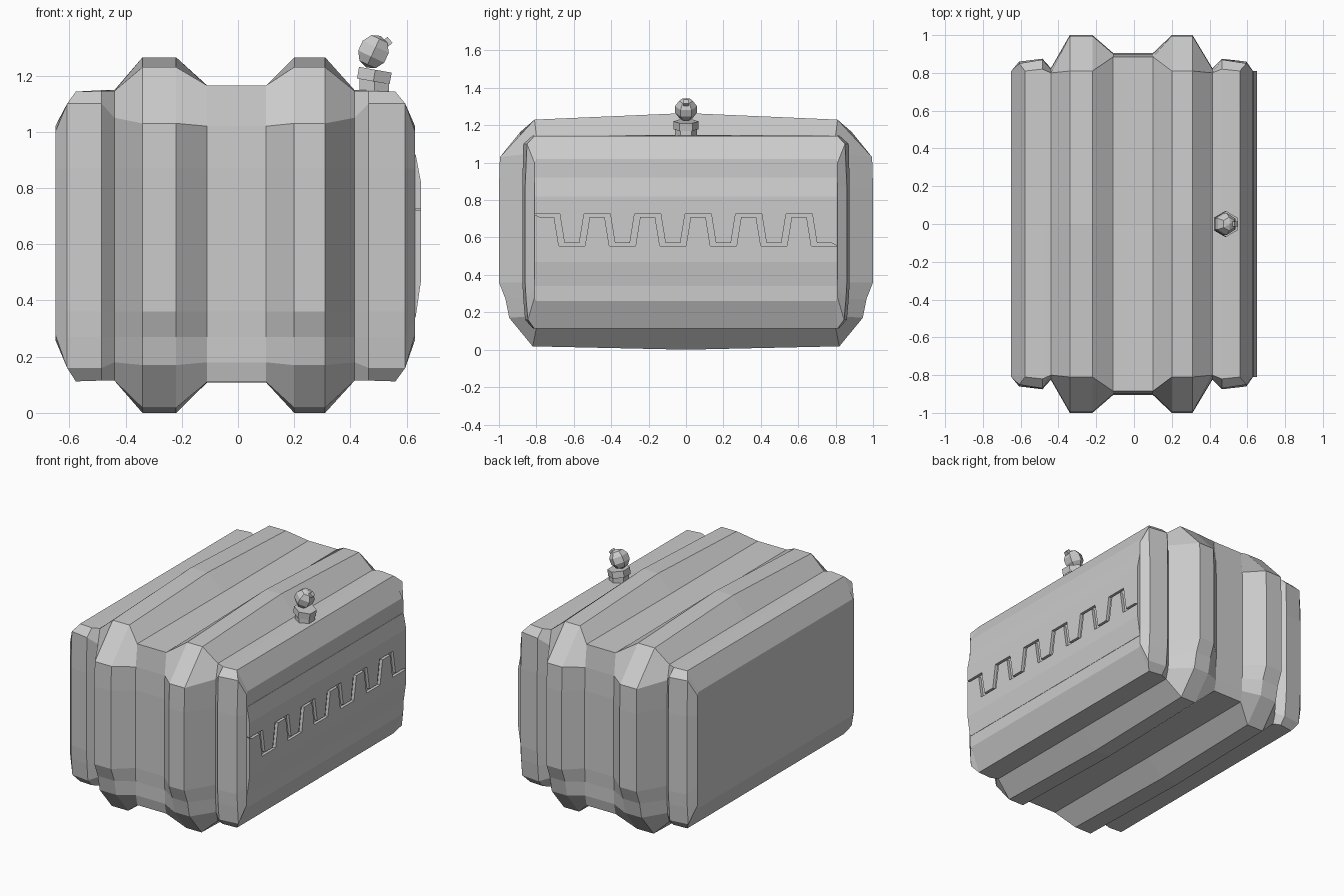
import bpy, bmesh
from mathutils import Vector
from math import radians

if "Cube" in bpy.data.objects:
    bpy.data.objects.remove(bpy.data.objects["Cube"])


def make_object(name, verts, faces):
    mesh = bpy.data.meshes.new(name)
    mesh.from_pydata(verts, [], faces)
    bm = bmesh.new()
    bm.from_mesh(mesh)
    bmesh.ops.recalc_face_normals(bm, faces=bm.faces)
    bm.to_mesh(mesh)
    bm.free()
    obj = bpy.data.objects.new(name, mesh)
    bpy.context.collection.objects.link(obj)
    return obj


def loft(name, rings):
    n = len(rings[0])
    verts = [p for ring in rings for p in ring]
    faces = [(r * n + i, r * n + (i + 1) % n, (r + 1) * n + (i + 1) % n, (r + 1) * n + i)
             for r in range(len(rings) - 1) for i in range(n)]
    faces += [tuple(range(n)), tuple(range(len(verts) - n, len(verts)))]
    return make_object(name, verts, faces)


# Half outlines (y, z) running from top centre to bottom centre
RIB = [(0, 1.265), (.81, 1.23), (.995, 1.03), (1, .87), (1, .36),
       (.965, .27), (.945, .17), (.82, .018), (0, 0)]
WAIST = [(0, 1.163), (.885, 1.165), (.9, 1.02), (.905, .87), (.905, .36),
         (.9, .27), (.9, .18), (.885, .11), (0, .108)]
GAP = [(0, 1.148), (.80, 1.145), (.82, 1.05), (.825, .87), (.825, .36),
       (.825, .27), (.82, .18), (.80, .115), (0, .115)]
PLATE = [(0, 1.148), (.82, 1.145), (.87, 1.10), (.875, .87), (.875, .36),
         (.87, .27), (.86, .16), (.82, .115), (0, .115)]
EDGE = [(0, 1.143), (.81, 1.143), (.85, 1.10), (.86, .87), (.86, .36),
        (.855, .27), (.845, .16), (.81, .112), (0, .112)]
CAP = [(0, 1.02), (.80, 1.02), (.81, 1.0), (.81, .87), (.81, .40),
       (.81, .33), (.81, .28), (.80, .26), (0, .26)]


def ring(half, x, x_ends=None):
    # x_ends places the top and bottom edges separately from the sides
    full = half + [(-y, z) for y, z in half[-2:0:-1]]
    return [(x_ends if x_ends and (z > 1.12 or z < .13) else x, y, z) for y, z in full]


# Ribbed body, lofted from left to right
loft("ribbed_body", [
    ring(CAP, -.65), ring(EDGE, -.608, -.577), ring(PLATE, -.485), ring(GAP, -.44),
    ring(RIB, -.34), ring(RIB, -.22), ring(WAIST, -.11), ring(WAIST, .10),
    ring(RIB, .20), ring(RIB, .31), ring(GAP, .415), ring(PLATE, .465),
    ring(EDGE, .595, .56), ring(CAP, .63)])

# Bulging jaw on the right side
jaw_profile = [(.57, .92), (.632, .92), (.651, .82), (.651, .47), (.632, .34), (.57, .34)]
jaw = loft("jaw_panel", [[(x, y, z) for x, z in jaw_profile] for y in (-.81, .81)])

# Zigzag groove between the interlocking teeth
upper, lower = [], []
for k in range(6):
    c = -.745 + .27 * k
    upper += [(c - .07, .725), (c + .07, .725), (c + .095, .57), (c + .175, .57)]
    lower += [(c - .04, .71), (c + .04, .71), (c + .065, .555), (c + .205, .555)]
outline = upper + lower[::-1]
cutter = loft("tooth_groove_cutter", [[(x, y, z) for y, z in outline] for x in (.632, .70)])
cut = jaw.modifiers.new("teeth", 'BOOLEAN')
cut.object = cutter
cut.solver = 'EXACT'
bpy.context.view_layer.objects.active = jaw
bpy.ops.object.modifier_apply(modifier=cut.name)
bpy.data.objects.remove(cutter)

# Small knob on top: stem, tilted collar, ball and nub
bpy.ops.mesh.primitive_cylinder_add(vertices=6, radius=.06, depth=.06, location=(.485, 0, 1.165))
bpy.context.object.name = "knob_stem"
bpy.ops.mesh.primitive_cylinder_add(vertices=6, radius=.068, depth=.042, location=(.485, 0, 1.2),
                                    rotation=(0, radians(10), 0))
bpy.context.object.name = "knob_collar"
bpy.ops.mesh.primitive_uv_sphere_add(segments=6, ring_count=5, radius=.062,
                                     location=(.482, 0, 1.285), rotation=(0, radians(25), 0))
bpy.context.object.name = "knob_ball"
bpy.ops.mesh.primitive_cube_add(size=.028, location=(.53, 0, 1.318), rotation=(0, radians(50), 0))
bpy.context.object.name = "knob_nub"
